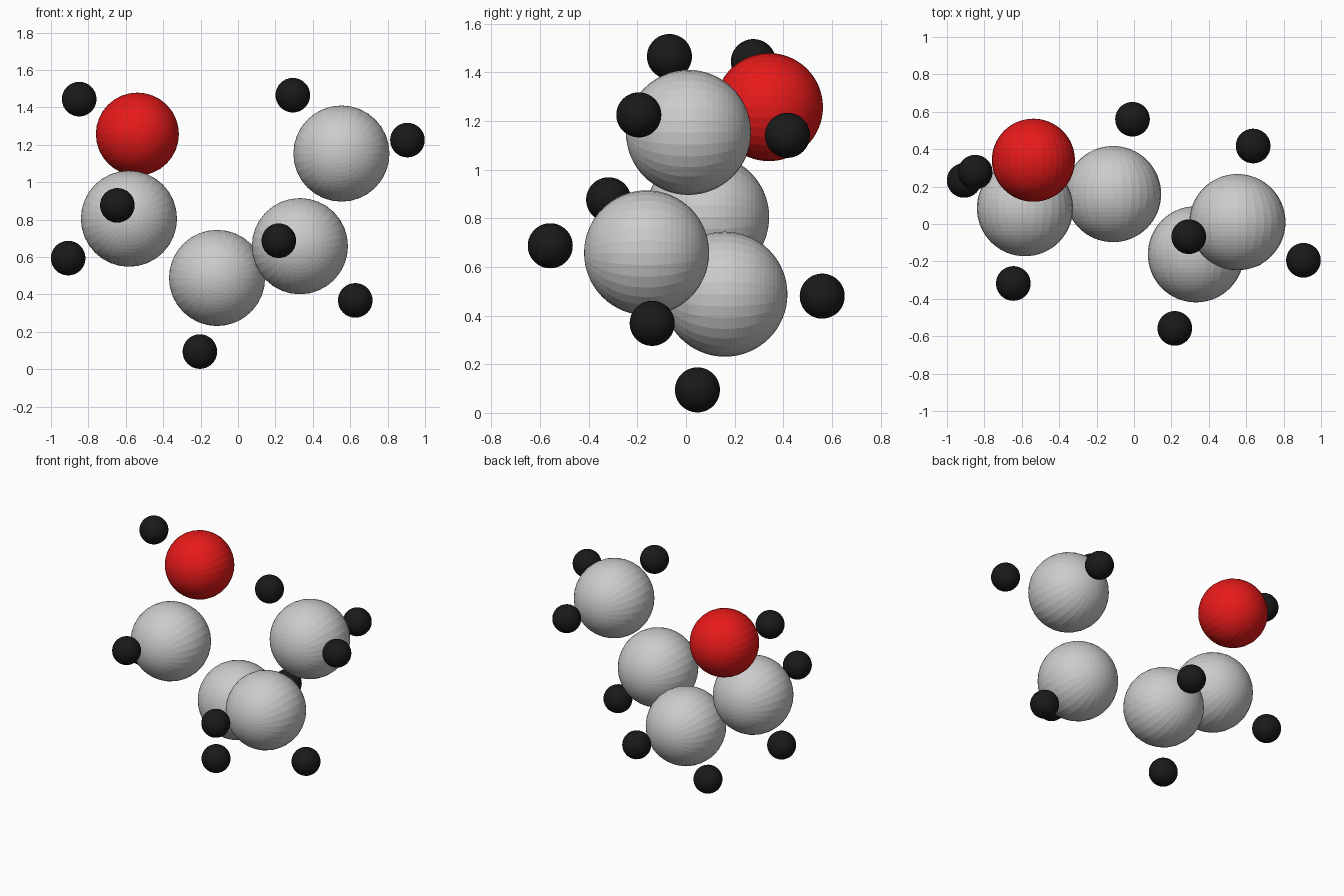
import bpy
import math

if "Cube" in bpy.data.objects:
    bpy.data.objects.remove(bpy.data.objects["Cube"])

# element: (radius, colour)
ELEMENTS = {
    "carbon": (0.257, None),
    "oxygen": (0.222, (0.8, 0.01, 0.01, 1)),
    "hydrogen": (0.0925, (0.01, 0.01, 0.01, 1)),
}

# atom centres
ATOMS = {
    # four-carbon backbone
    "carbon": [(-0.583, 0.085, 0.805), (-0.112, 0.16, 0.488),
               (0.331, -0.162, 0.658), (0.553, 0.01, 1.153)],
    # hydroxyl oxygen
    "oxygen": [(-0.538, 0.341, 1.257)],
    # hydroxyl hydrogen, then hydrogens along the chain
    "hydrogen": [(-0.849, 0.277, 1.444),
                 (-0.645, -0.318, 0.876), (-0.908, 0.233, 0.594),
                 (-0.204, 0.047, 0.0945), (-0.008, 0.56, 0.48),
                 (0.218, -0.558, 0.687), (0.627, -0.139, 0.368),
                 (0.293, -0.068, 1.465), (0.906, -0.194, 1.225),
                 (0.637, 0.417, 1.141)],
}


def make_material(name, colour):
    mat = bpy.data.materials.new(name)
    mat.diffuse_color = colour
    mat.use_nodes = True
    mat.node_tree.nodes["Principled BSDF"].inputs["Base Color"].default_value = mat.diffuse_color
    return mat


# faceted spheres with their poles along y
for element, centres in ATOMS.items():
    radius, colour = ELEMENTS[element]
    mat = make_material(element + "_colour", colour) if colour else None
    for i, centre in enumerate(centres, 1):
        bpy.ops.mesh.primitive_uv_sphere_add(
            segments=32, ring_count=32, radius=radius,
            location=centre, rotation=(math.pi / 2, 0, 0))
        atom = bpy.context.object
        atom.name = f"{element}_atom_{i}"
        if mat:
            atom.data.materials.append(mat)
